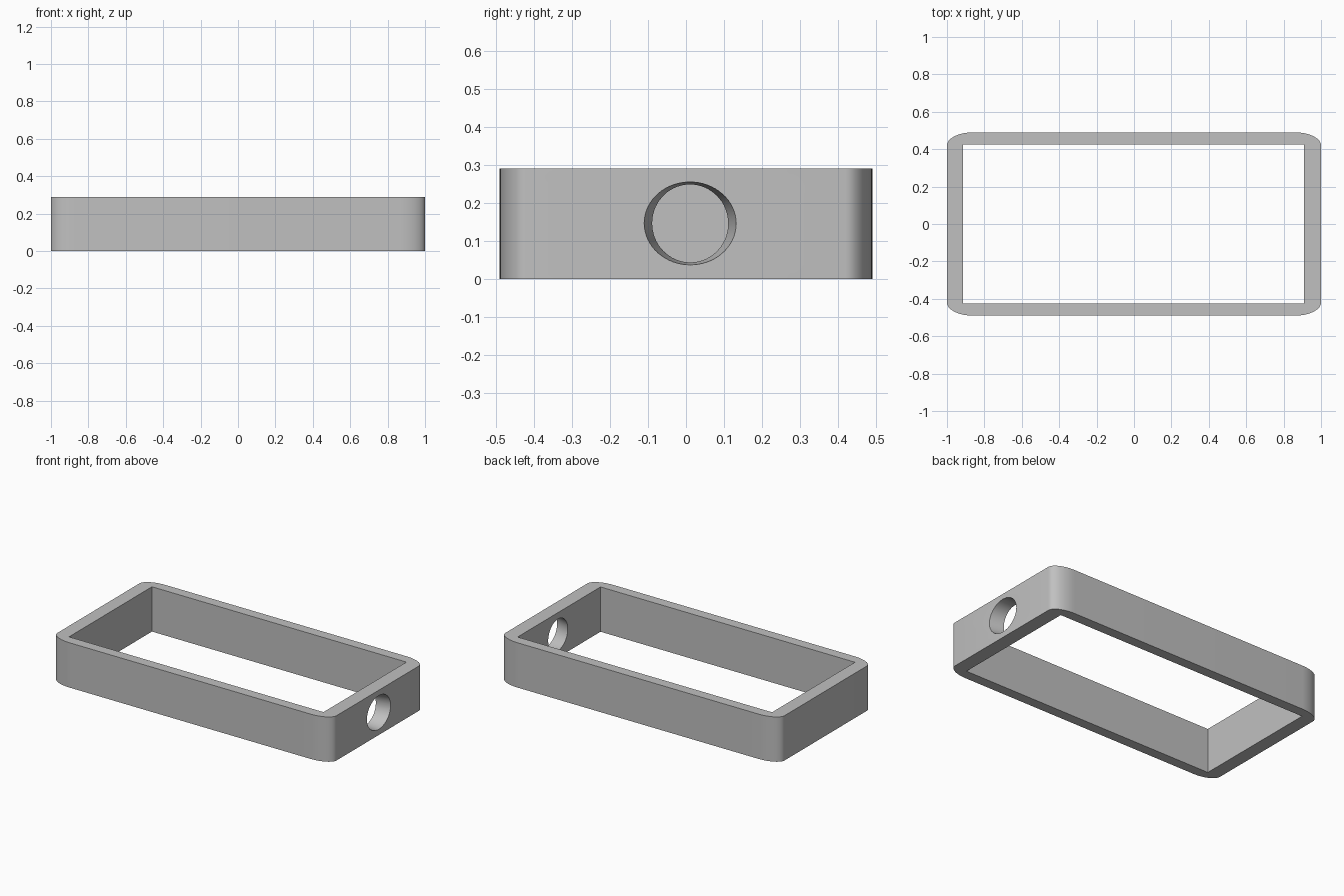
import bpy, bmesh
from math import sin, cos, pi, radians

if "Cube" in bpy.data.objects:
    bpy.data.objects.remove(bpy.data.objects["Cube"], do_unlink=True)

grey = bpy.data.materials.new("plain grey")
grey.use_nodes = True
colour = (0.53, 0.53, 0.53, 1)
grey.diffuse_color = colour
grey.node_tree.nodes["Principled BSDF"].inputs["Base Color"].default_value = colour


def loft(name, ring_a, ring_b):
    """Closed solid between two matching rings of points."""
    bm = bmesh.new()
    a = [bm.verts.new(p) for p in ring_a]
    b = [bm.verts.new(p) for p in ring_b]
    bm.faces.new(a)
    bm.faces.new(b)
    n = len(a)
    for i in range(n):
        j = (i + 1) % n
        bm.faces.new((a[i], a[j], b[j], b[i]))
    bmesh.ops.recalc_face_normals(bm, faces=bm.faces)
    mesh = bpy.data.meshes.new(name)
    bm.to_mesh(mesh)
    bm.free()
    mesh.materials.append(grey)
    obj = bpy.data.objects.new(name, mesh)
    bpy.context.collection.objects.link(obj)
    return obj


def cut(target, cutter):
    """Subtract the cutter from the target, then remove it."""
    cutter.hide_render = True
    mod = target.modifiers.new("cut", "BOOLEAN")
    mod.operation = "DIFFERENCE"
    mod.solver = "EXACT"
    mod.object = cutter
    bpy.context.view_layer.objects.active = target
    bpy.ops.object.modifier_apply(modifier=mod.name)
    bpy.data.objects.remove(cutter, do_unlink=True)


HEIGHT = 0.29
HALF_X, HALF_Y = 1.0, 0.49
CORNER_X, CORNER_Y = 0.14, 0.07
STEPS = 12

# Outer outline with elliptical corners
outline = []
for k, (sx, sy) in enumerate(((1, 1), (-1, 1), (-1, -1), (1, -1))):
    for i in range(STEPS + 1):
        t = (k + i / STEPS) * pi / 2
        outline.append((sx * (HALF_X - CORNER_X) + CORNER_X * cos(t),
                        sy * (HALF_Y - CORNER_Y) + CORNER_Y * sin(t)))
frame = loft("rectangular_frame", [(x, y, 0) for x, y in outline],
             [(x, y, HEIGHT) for x, y in outline])

# Square-cornered opening through the frame
opening = [(-0.913, -0.424), (0.909, -0.424), (0.909, 0.424), (-0.913, 0.424)]
cut(frame, loft("opening_cutter", [(x, y, -0.1) for x, y in opening],
                [(x, y, HEIGHT + 0.1) for x, y in opening]))


# Tapered hole through the +x end wall
def ellipse(x, ry, rz, sides=64):
    return [(x, 0.011 + ry * cos(2 * pi * i / sides),
             0.146 + rz * sin(2 * pi * i / sides)) for i in range(sides)]


cut(frame, loft("hole_cutter", ellipse(0.818, 0.079, 0.096),
                ellipse(1.091, 0.142, 0.1155)))

# Smooth corners and bore, crisp rims
bpy.ops.object.select_all(action="DESELECT")
frame.select_set(True)
bpy.context.view_layer.objects.active = frame
bpy.ops.object.shade_smooth_by_angle(angle=radians(30))
